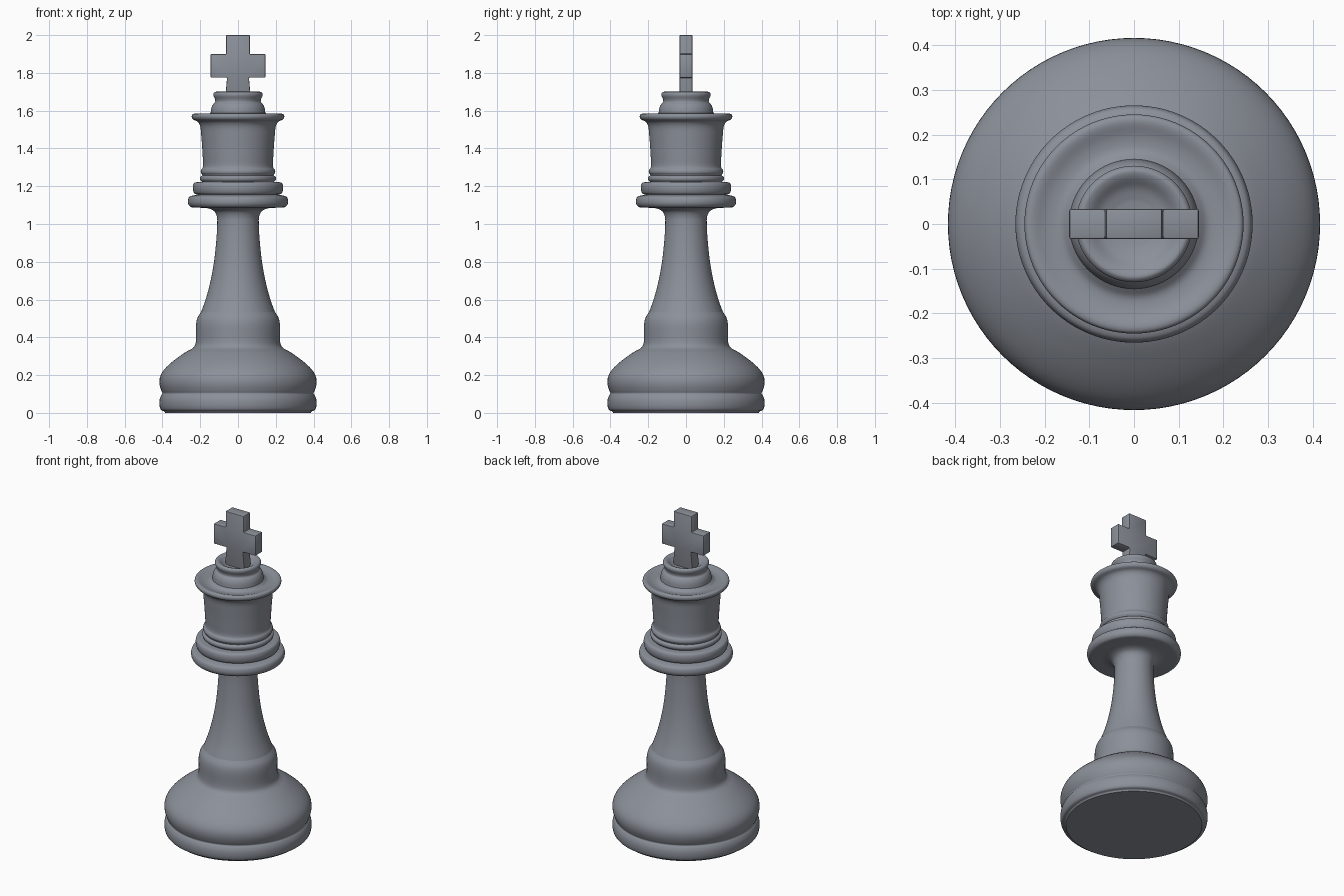
import bpy
import bmesh
from math import pi
from mathutils import Vector

if "Cube" in bpy.data.objects:
    bpy.data.objects.remove(bpy.data.objects["Cube"], do_unlink=True)

SEGMENTS = 96
CURVE_STEPS = 4

grey = bpy.data.materials.new("slate grey")
grey.use_nodes = True
colour = (0.26, 0.28, 0.32, 1)
grey.diffuse_color = colour
grey.node_tree.nodes["Principled BSDF"].inputs["Base Color"].default_value = colour


def finish(bm, name, angle):
    """Turn a bmesh into a named, coloured, smooth shaded object."""
    bmesh.ops.remove_doubles(bm, verts=bm.verts, dist=0.0001)
    bmesh.ops.recalc_face_normals(bm, faces=bm.faces)
    mesh = bpy.data.meshes.new(name)
    bm.to_mesh(mesh)
    bm.free()
    mesh.materials.append(grey)
    obj = bpy.data.objects.new(name, mesh)
    bpy.context.collection.objects.link(obj)
    bpy.ops.object.select_all(action="DESELECT")
    obj.select_set(True)
    bpy.context.view_layer.objects.active = obj
    bpy.ops.object.shade_smooth_by_angle(angle=angle)
    return obj


def smooth_path(points):
    """Centripetal spline through the (radius, height) points."""
    pts = [Vector(p) for p in points]
    pts = [pts[0] * 2 - pts[1]] + pts + [pts[-1] * 2 - pts[-2]]
    path = []
    for a, b, c, d in zip(pts, pts[1:], pts[2:], pts[3:]):
        ta = (b - a).length ** 0.5
        tb = ta + (c - b).length ** 0.5
        tc = tb + (d - c).length ** 0.5
        for i in range(CURVE_STEPS):
            t = ta + (tb - ta) * i / CURVE_STEPS
            p, q, r = a.lerp(b, t / ta), b.lerp(c, (t - ta) / (tb - ta)), c.lerp(d, (t - tb) / (tc - tb))
            p, q = p.lerp(q, t / tb), q.lerp(r, (t - ta) / (tc - ta))
            path.append(p.lerp(q, (t - ta) / (tb - ta)))
    return path + [pts[-2]]


def lathe(name, points, closed_below=False, closed_above=False):
    """Spin a profile around the vertical axis."""
    path = smooth_path(points)
    if closed_below:
        path.insert(0, Vector((0, path[0].y)))
    if closed_above:
        path.append(Vector((0, path[-1].y)))
    bm = bmesh.new()
    verts = [bm.verts.new((p.x, 0, p.y)) for p in path]
    edges = [bm.edges.new(pair) for pair in zip(verts, verts[1:])]
    bmesh.ops.spin(bm, geom=verts + edges, cent=(0, 0, 0), axis=(0, 0, 1),
                   angle=2 * pi, steps=SEGMENTS, use_duplicate=False)
    return finish(bm, name, pi / 4)


# Grooved foot and pedestal, up to the stem
lathe("base", [
    (.385, 0), (.39, .008), (.407, .015), (.415, .035), (.415, .07), (.407, .092),
    (.4, .103), (.406, .118), (.415, .15), (.414, .185), (.398, .22),
    (.355, .265), (.28, .32), (.235, .347), (.224, .37), (.222, .47),
    (.214, .505), (.195, .535)], closed_below=True)

# Slender stem flaring into the first collar
lathe("stem", [
    (.195, .535), (.17, .605), (.145, .7), (.127, .8), (.116, .9),
    (.11, 1), (.112, 1.04), (.125, 1.067), (.155, 1.082), (.22, 1.087)])

# Two stacked collars
lathe("collars", [
    (.22, 1.087), (.25, 1.09), (.263, 1.105), (.265, 1.125), (.258, 1.143),
    (.237, 1.151), (.215, 1.155), (.229, 1.16), (.237, 1.175), (.239, 1.2),
    (.231, 1.218), (.19, 1.222)])

# Crown wall with beads below and a wide dished rim
lathe("crown", [
    (.19, 1.222), (.201, 1.235), (.2, 1.25), (.189, 1.258), (.197, 1.272),
    (.195, 1.287), (.186, 1.3), (.187, 1.36), (.194, 1.46), (.201, 1.52),
    (.215, 1.542), (.238, 1.554), (.245, 1.567), (.242, 1.58), (.23, 1.584),
    (.195, 1.574), (.165, 1.574), (.145, 1.588)])

# Finial ring with a shallow bowl
lathe("finial", [
    (.145, 1.588), (.141, 1.615), (.132, 1.634), (.121, 1.646), (.122, 1.66),
    (.13, 1.68), (.129, 1.692), (.12, 1.7), (.105, 1.696), (.08, 1.678),
    (.05, 1.668)], closed_above=True)

# Cross: half outline mirrored, extruded and softly bevelled
half = [(.068, 1.66), (.058, 1.775), (.145, 1.775), (.145, 1.9), (.063, 1.9), (.063, 2)]
outline = half + [(-x, z) for x, z in reversed(half)]
depth = .034
bm = bmesh.new()
face = bm.faces.new([bm.verts.new((x, -depth, z)) for x, z in outline])
result = bmesh.ops.extrude_face_region(bm, geom=[face])
moved = [v for v in result["geom"] if isinstance(v, bmesh.types.BMVert)]
bmesh.ops.translate(bm, verts=moved, vec=(0, depth * 2, 0))
bmesh.ops.recalc_face_normals(bm, faces=bm.faces)
bmesh.ops.bevel(bm, geom=list(bm.edges), offset=.005, segments=2,
                profile=.5, affect="EDGES")
finish(bm, "cross", pi / 6)
